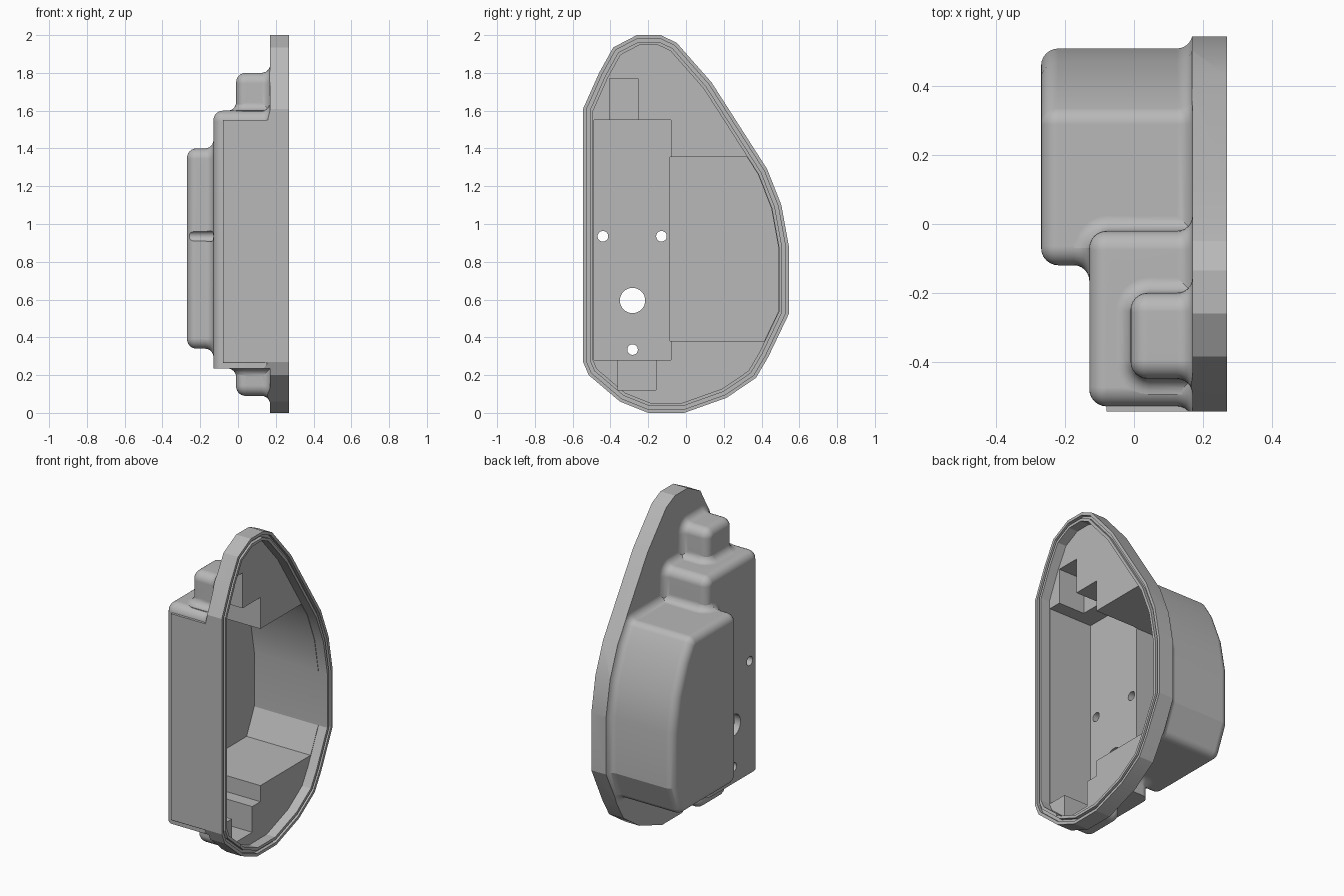
import bpy, bmesh, math
from mathutils import Vector

cube = bpy.data.objects.get("Cube")
if cube:
    bpy.data.objects.remove(cube, do_unlink=True)

GREY = (0.48, 0.48, 0.48, 1)
grey = bpy.data.materials.new("plain_grey")
grey.use_nodes = True
grey.diffuse_color = GREY
grey.node_tree.nodes["Principled BSDF"].inputs["Base Color"].default_value = GREY

SEG = 6          # segments per rounded edge
R = 0.05         # edge bevel
FLARE = 0.045    # hollow fillet where parts meet


def offset(poly, d):
    """Move every side of a counter-clockwise polygon outward by d."""
    out = []
    for i, p in enumerate(poly):
        p = Vector(p)
        a = (p - Vector(poly[i - 1])).normalized()
        b = (Vector(poly[(i + 1) % len(poly)]) - p).normalized()
        n1, n2 = Vector((a.y, -a.x)), Vector((b.y, -b.x))
        out.append(p + (n1 + n2) * (d / (1 + n1.dot(n2))))
    return out


def rounded(poly, r=R + 0.005):
    """Round the sharp corners of a polygon."""
    out = []
    for i, p in enumerate(poly):
        p = Vector(p)
        a = (p - Vector(poly[i - 1])).normalized()
        b = (Vector(poly[(i + 1) % len(poly)]) - p).normalized()
        turn = a.angle(b)
        if turn < math.radians(40):
            out.append(p)
            continue
        start = p - a * (r * math.tan(turn / 2))
        centre = start + Vector((-a.y, a.x)) * r
        for k in range(SEG + 1):
            t = turn * k / SEG
            out.append(centre + Vector((a.y, -a.x)) * (r * math.cos(t)) + a * (r * math.sin(t)))
    return out


def rect(u0, u1, v0, v1):
    return [(u0, v0), (u1, v0), (u1, v1), (u0, v1)]


def loft(name, poly, sections, axis="x"):
    """Solid through offset copies of a polygon at (depth, offset) stations."""
    bm = bmesh.new()
    rings = []
    for d, o in sections:
        pts = offset(poly, o) if o else poly
        rings.append([bm.verts.new((d, p[0], p[1]) if axis == "x" else (p[0], p[1], d)) for p in pts])
    n = len(poly)
    for lo, hi in zip(rings, rings[1:]):
        for i in range(n):
            bm.faces.new((lo[i], lo[(i + 1) % n], hi[(i + 1) % n], hi[i]))
    bm.faces.new(rings[0])
    bm.faces.new(rings[-1])
    bmesh.ops.recalc_face_normals(bm, faces=bm.faces)
    mesh = bpy.data.meshes.new(name)
    bm.to_mesh(mesh)
    bm.free()
    mesh.materials.append(grey)
    obj = bpy.data.objects.new(name, mesh)
    bpy.context.collection.objects.link(obj)
    return obj


def prism(name, poly, x0, x1):
    return loft(name, poly, [(x0, 0), (x1, 0)])


def box(name, x0, x1, y0, y1, z0, z1):
    return prism(name, rect(y0, y1, z0, z1), x0, x1)


def stations(base, top, bevel=True):
    """Flare at the base, then a bevelled or plain end."""
    s = 1 if top > base else -1
    out = [(base - s * 0.02, FLARE)]
    angles = [math.pi / 2 * k / SEG for k in range(SEG + 1)]
    for a in angles:
        out.append((base + s * FLARE * (1 - math.cos(a)), FLARE * (1 - math.sin(a))))
    if not bevel:
        return out + [(top, -0.004)]
    for a in angles:
        out.append((top - s * R * (1 - math.sin(a)), -R * (1 - math.cos(a))))
    return out


def combine(target, other, operation):
    mod = target.modifiers.new("combine", "BOOLEAN")
    mod.operation, mod.solver, mod.object = operation, "EXACT", other
    bpy.context.view_layer.objects.active = target
    bpy.ops.object.modifier_apply(modifier=mod.name)
    bpy.data.objects.remove(other, do_unlink=True)
    return target


# Side outline of the rim (y, z)
outline = [(-.545, .27), (-.515, .20), (-.35, .06), (-.20, 0), (-.01, 0), (.215, .08),
           (.37, .185), (.435, .295), (.545, .525), (.545, .88), (.505, 1.10), (.43, 1.29),
           (.135, 1.75), (-.05, 1.96), (-.135, 2), (-.26, 2), (-.385, 1.935), (-.46, 1.80),
           (-.545, 1.61)]

# Rim plate, trimmed to the outline later
housing = prism("housing", offset(outline, 0.05), 0.17, 0.3)

# Long front compartment with a square bottom
front_box = loft("front_compartment", rounded(rect(-.53, -.02, .10, 1.6)), stations(.17, -.13))
combine(front_box, box("bottom_trim", -1, 1, -1, 1, -1, .235), "DIFFERENCE")
combine(housing, front_box, "UNION")

# Deep rear compartment
rear = rounded([(-.12, .34), (.43, .34), (.51, .53), (.51, .875), (.47, 1.09),
                (.395, 1.28), (.32, 1.40), (-.12, 1.40)])
combine(housing, loft("rear_compartment", rear, stations(.17, -.27)), "UNION")

# Fillets between rear and front compartments
step = loft("step_fillet", rear, stations(-.13, -.2, False))
combine(step, box("step_trim", -1, 1, -1, -.07, -1, 3), "INTERSECT")
combine(housing, step, "UNION")
for base, top in ((1.40, 1.5), (.34, .28)):
    fillet = loft("shoulder_fillet", rounded(rect(-.13, .26, -.53, -.02)),
                  stations(base, top, False), "z")
    combine(fillet, box("shoulder_trim", -1, 1, -.07, 1, -1, 3), "INTERSECT")
    combine(housing, fillet, "UNION")

# Small pockets above and below the front compartment
for y0, y1, z0, z1, base, top in ((-.45, -.20, 1.45, 1.80, 1.6, 1.7),
                                  (-.40, -.12, .09, .38, .235, .16)):
    combine(housing, loft("pocket", rounded(rect(y0, y1, z0, z1)), stations(.17, -.01)), "UNION")
    combine(housing, loft("pocket_fillet", rounded(rect(-.01, .26, y0, y1)),
                          stations(base, top, False), "z"), "UNION")

# Flat front pad, then trim everything to the outline
combine(housing, box("front_pad", -.08, .2, -.6, -.5, .265, 1.55), "UNION")
combine(housing, prism("outline_trim", outline, -.5, .27), "INTERSECT")

# Hollow interior
combine(housing, prism("rim_cavity", offset(outline, -.053), .21, .4), "DIFFERENCE")
combine(housing, box("front_cavity", -.09, .41, -.488, -.08, .28, 1.55), "DIFFERENCE")
rear_cavity = prism("rear_cavity", offset(outline, -.056), -.23, .42)
combine(rear_cavity, box("rear_limits", -1, 1, -.085, 1, .38, 1.355), "INTERSECT")
combine(housing, rear_cavity, "DIFFERENCE")
combine(housing, box("top_pocket_cavity", .03, .43, -.405, -.255, 1.45, 1.77), "DIFFERENCE")
combine(housing, box("bottom_pocket_cavity", .03, .44, -.36, -.16, .12, .4), "DIFFERENCE")

# Seal groove around the rim
groove = prism("seal_groove", offset(outline, -.018), .25, .45)
combine(groove, prism("groove_core", offset(outline, -.036), .2, .5), "DIFFERENCE")
combine(housing, groove, "DIFFERENCE")

# Round holes through the compartment wall
for y, z, r in ((-.44, .935, .028), (-.13, .935, .028), (-.283, .335, .028), (-.283, .595, .067)):
    circle = [(y + r * math.cos(math.tau * k / 32), z + r * math.sin(math.tau * k / 32))
              for k in range(32)]
    combine(housing, prism("hole", circle, -.4, 0), "DIFFERENCE")

# Smooth fillets, sharp facets
bpy.ops.object.select_all(action="DESELECT")
housing.select_set(True)
bpy.context.view_layer.objects.active = housing
bpy.ops.object.shade_smooth_by_angle(angle=math.radians(17))
weighted = housing.modifiers.new("even_shading", "WEIGHTED_NORMAL")
weighted.keep_sharp = True
